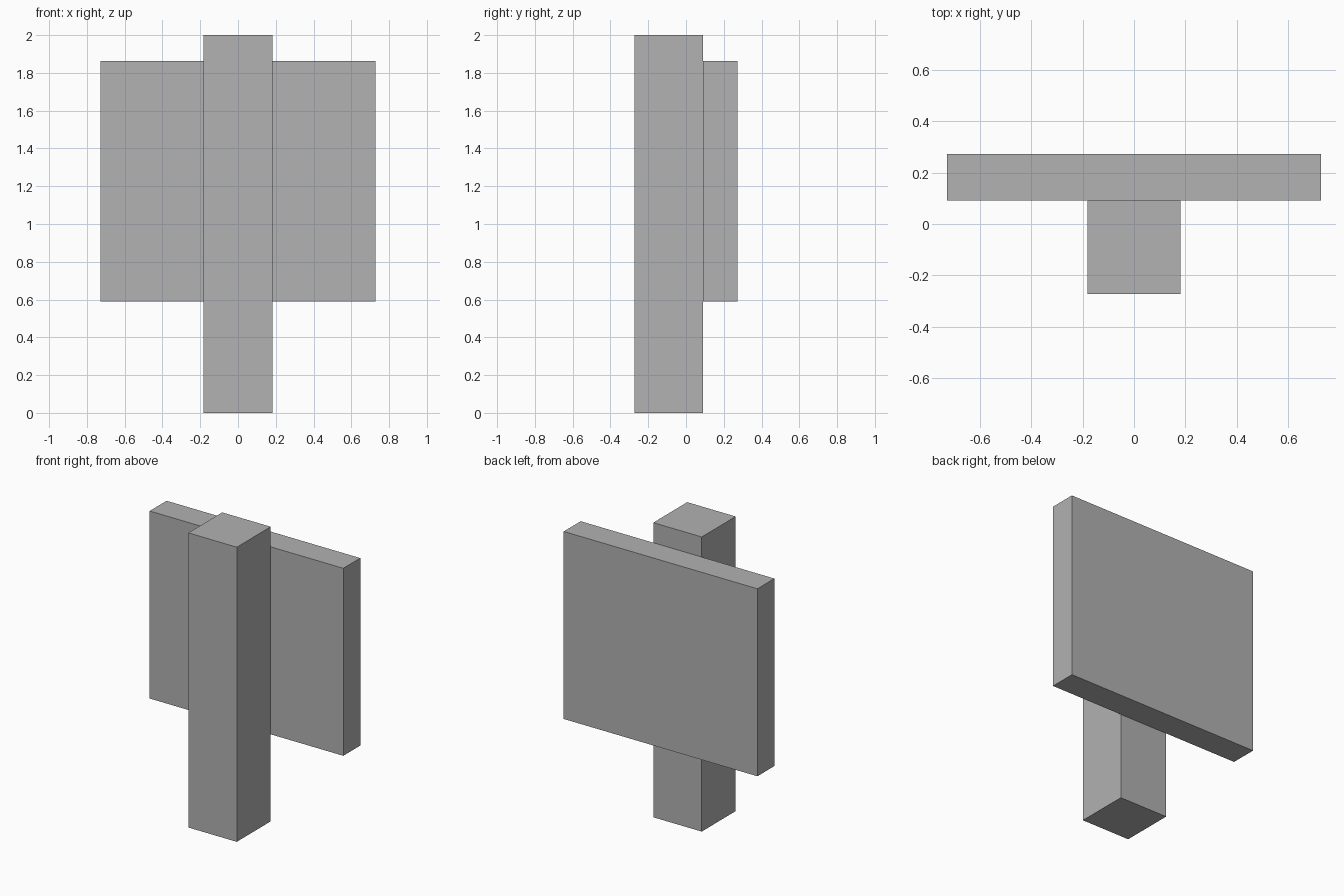
import bpy

if "Cube" in bpy.data.objects:
    bpy.data.objects.remove(bpy.data.objects["Cube"])

U = 2 / 11  # module: the post is 11 modules tall

grey = bpy.data.materials.new("plain_grey")
grey.diffuse_color = (0.445, 0.445, 0.445, 1)
grey.use_nodes = True
grey.node_tree.nodes["Principled BSDF"].inputs["Base Color"].default_value = grey.diffuse_color


def box(name, size, center):
    """Axis-aligned box, size and centre given in modules."""
    bpy.ops.mesh.primitive_cube_add(size=1, location=[c * U for c in center])
    ob = bpy.context.object
    ob.name = name
    ob.scale = [s * U for s in size]
    bpy.ops.object.transform_apply(location=False, rotation=False, scale=True)
    ob.data.materials.append(grey)
    return ob


# Square upright post
box("post", (2, 2, 11), (0, -0.5, 5.5))
# Flat board fixed to the back of the post
box("sign_board", (8, 1, 7), (0, 1, 6.75))
